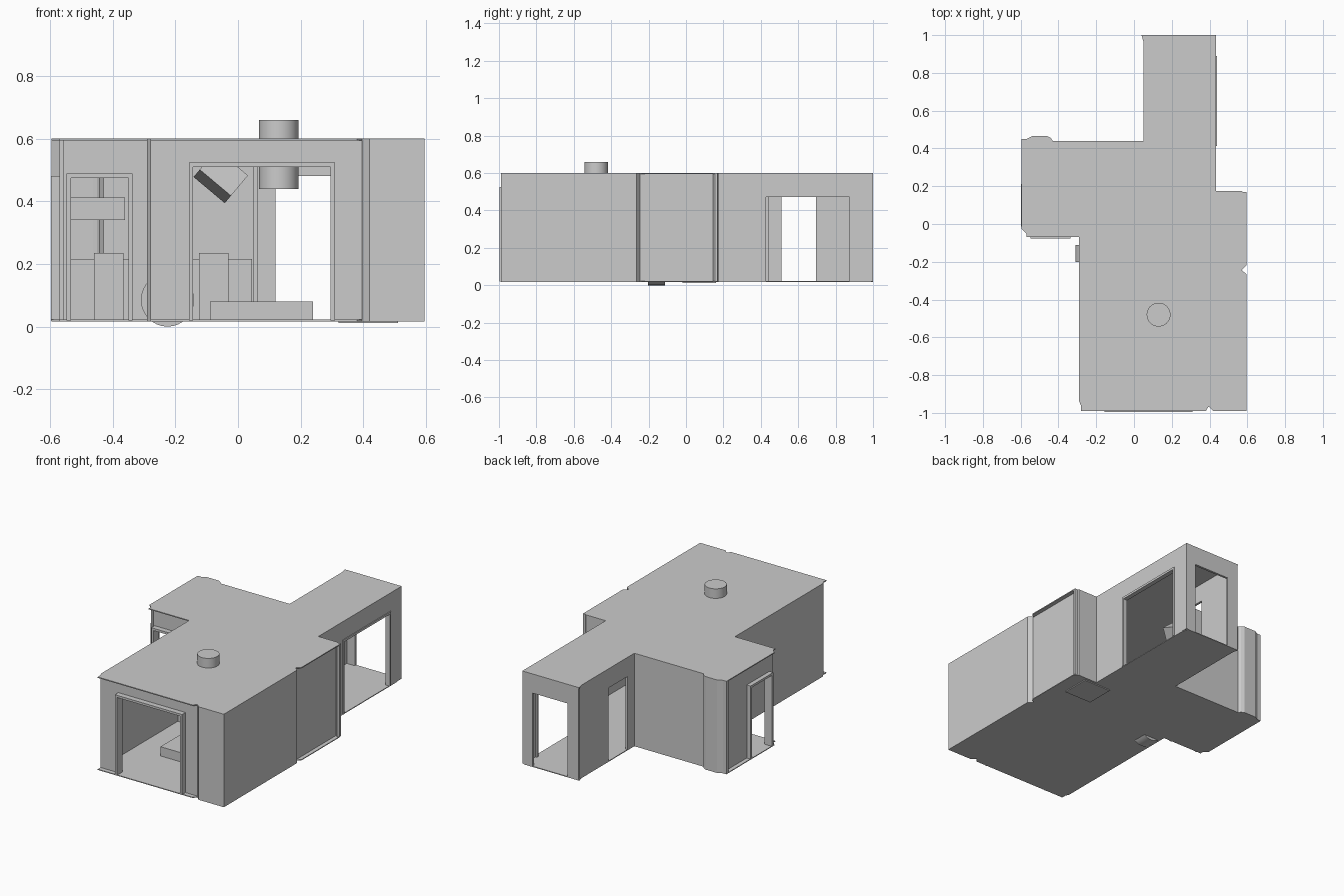
import bpy, bmesh, math
from mathutils import Vector

if "Cube" in bpy.data.objects:
    bpy.data.objects.remove(bpy.data.objects["Cube"])

Z0, Z1, T = 0.02, 0.60, 0.014


def finish(name, bm):
    bmesh.ops.recalc_face_normals(bm, faces=bm.faces)
    me = bpy.data.meshes.new(name)
    bm.to_mesh(me)
    bm.free()
    ob = bpy.data.objects.new(name, me)
    bpy.context.collection.objects.link(ob)
    return ob


def prism(bm, pts, z0, z1):
    """Extrude a plan outline between two heights."""
    f = bm.faces.new([bm.verts.new((x, y, z0)) for x, y in pts])
    r = bmesh.ops.extrude_face_region(bm, geom=[f])
    vs = [g for g in r["geom"] if isinstance(g, bmesh.types.BMVert)]
    bmesh.ops.translate(bm, verts=vs, vec=(0, 0, z1 - z0))


def slab(name, pts, z0, z1):
    bm = bmesh.new()
    prism(bm, pts, z0, z1)
    return finish(name, bm)


def box(name, x0, x1, y0, y1, z0, z1):
    return slab(name, [(x0, y0), (x1, y0), (x1, y1), (x0, y1)], z0, z1)


def wall(name, p, q, door=None, out=0.0):
    """Wall from p to q, thickness inward (left); door = (start, end, top) along it."""
    p, q = Vector(p), Vector(q)
    d = (q - p).normalized()
    n = Vector((-d.y, d.x))
    length = (q - p).length

    def piece(bm, a, b, n0, n1, z0, z1):
        prism(bm, [p + d * a + n * n0, p + d * b + n * n0,
                   p + d * b + n * n1, p + d * a + n * n1], z0, z1)

    bm = bmesh.new()
    if not door:
        piece(bm, 0, length, 0, T, Z0, Z1)
        return finish(name, bm)
    a, b, top = door
    piece(bm, 0, a, 0, T, Z0, Z1)
    piece(bm, b, length, 0, T, Z0, Z1)
    piece(bm, a, b, 0, T, top, Z1)
    finish(name, bm)
    if out:
        # trim round the opening
        bm = bmesh.new()
        w = 0.012
        piece(bm, a - 0.002, a + w, -out, T + 0.01, Z0, top)
        piece(bm, b - w, b + 0.002, -out, T + 0.01, Z0, top)
        piece(bm, a - 0.002, b + 0.002, -out, T + 0.01, top - w, top + 0.002)
        finish(name + "_door_frame", bm)


def cylinder(name, r, depth, loc, rot=(0, 0, 0), n=32):
    bpy.ops.mesh.primitive_cylinder_add(vertices=n, radius=r, depth=depth,
                                        location=loc, rotation=rot)
    ob = bpy.context.object
    ob.name = name
    bpy.ops.object.shade_smooth_by_angle()
    return ob


# Floor and roof plates share one plan outline
plan = [(-0.28, -0.99), (0.38, -0.99), (0.395, -0.967), (0.42, -0.99), (0.595, -0.99),
        (0.595, -0.265), (0.57, -0.245), (0.595, -0.22), (0.595, 0.155), (0.57, 0.175),
        (0.435, 0.175), (0.435, 0.95), (0.425, 1.0), (0.04, 1.0), (0.05, 0.965),
        (0.05, 0.44), (-0.43, 0.44), (-0.44, 0.455), (-0.46, 0.465), (-0.54, 0.465),
        (-0.57, 0.45), (-0.595, 0.45), (-0.595, -0.025), (-0.57, -0.05), (-0.57, -0.07),
        (-0.29, -0.07), (-0.29, -0.94), (-0.28, -0.96)]
slab("floor", plan, Z0 - 0.003, Z0 + 0.002)
slab("roof", plan, Z1 - 0.006, Z1)

# Outer walls, counter-clockwise; door walls sit back from the roof edge
wall("front_wall", (-0.28, -0.962), (0.395, -0.962), (0.125, 0.587, 0.522), 0.034)
wall("right_wall_rear", (0.57, -0.245), (0.57, 0.155))
wall("corridor_right_wall", (0.435, 0.175), (0.435, 1.0), (0.24, 0.712, 0.484), 0.005)
wall("corridor_end_wall", (0.435, 1.0), (0.045, 1.0), (0.07, 0.315, 0.48))
wall("corridor_left_wall", (0.05, 1.0), (0.05, 0.44), (0.305, 0.49, 0.48))
wall("side_room_left_wall", (-0.57, 0.45), (-0.57, -0.05), (0.24, 0.46, 0.478), 0.027)
wall("side_room_front_wall", (-0.57, -0.045), (-0.29, -0.045), (0.025, 0.232, 0.487), 0.033)
plain = {
    "front_right_corner": [(0.395, -0.967), (0.42, -0.99), (0.595, -0.99),
                           (0.595, -0.265), (0.57, -0.245)],
    "rear_right_corner": [(0.57, 0.155), (0.595, 0.155), (0.57, 0.175), (0.435, 0.175)],
    "back_wall": [(0.05, 0.44), (-0.43, 0.44), (-0.44, 0.455), (-0.46, 0.465),
                  (-0.54, 0.465), (-0.57, 0.45), (-0.595, 0.45), (-0.595, 0.43),
                  (-0.57, 0.41)],
    "left_wall": [(-0.29, -0.045), (-0.29, -0.94), (-0.28, -0.962)],
}
for name, path in plain.items():
    for i, (a, b) in enumerate(zip(path, path[1:])):
        wall(f"{name}_{i}", a, b)

# Flue through the roof above a low hearth
cylinder("flue", 0.063, 0.22, (0.13, -0.48, 0.55))
box("hearth", -0.09, 0.24, -0.64, -0.32, Z0, 0.08)

# Counter, shelf and stools along the back wall
box("counter", -0.555, 0.045, 0.33, 0.43, Z0, 0.215)
box("shelf_unit", -0.555, -0.36, 0.35, 0.43, 0.34, 0.412)
for i, x in enumerate((-0.46, -0.125)):
    box(f"stool_{i}", x, x + 0.095, 0.2, 0.29, Z0, 0.235)

# Tilted box hung under the ceiling
bpy.ops.mesh.primitive_cube_add(size=1, location=(-0.055, 0.33, 0.48))
tilted = bpy.context.object
tilted.name = "hanging_box"
tilted.scale = (0.13, 0.09, 0.09)
tilted.rotation_euler = (math.radians(-20), math.radians(40), 0)

# Wheel set in the floor beside the left wall, and a plate under the floor
cylinder("wheel", 0.085, 0.09, (-0.225, -0.157, 0.085), (math.pi / 2, 0, 0))
box("underfloor_plate", 0.32, 0.51, -0.02, 0.16, 0.011, 0.018)
